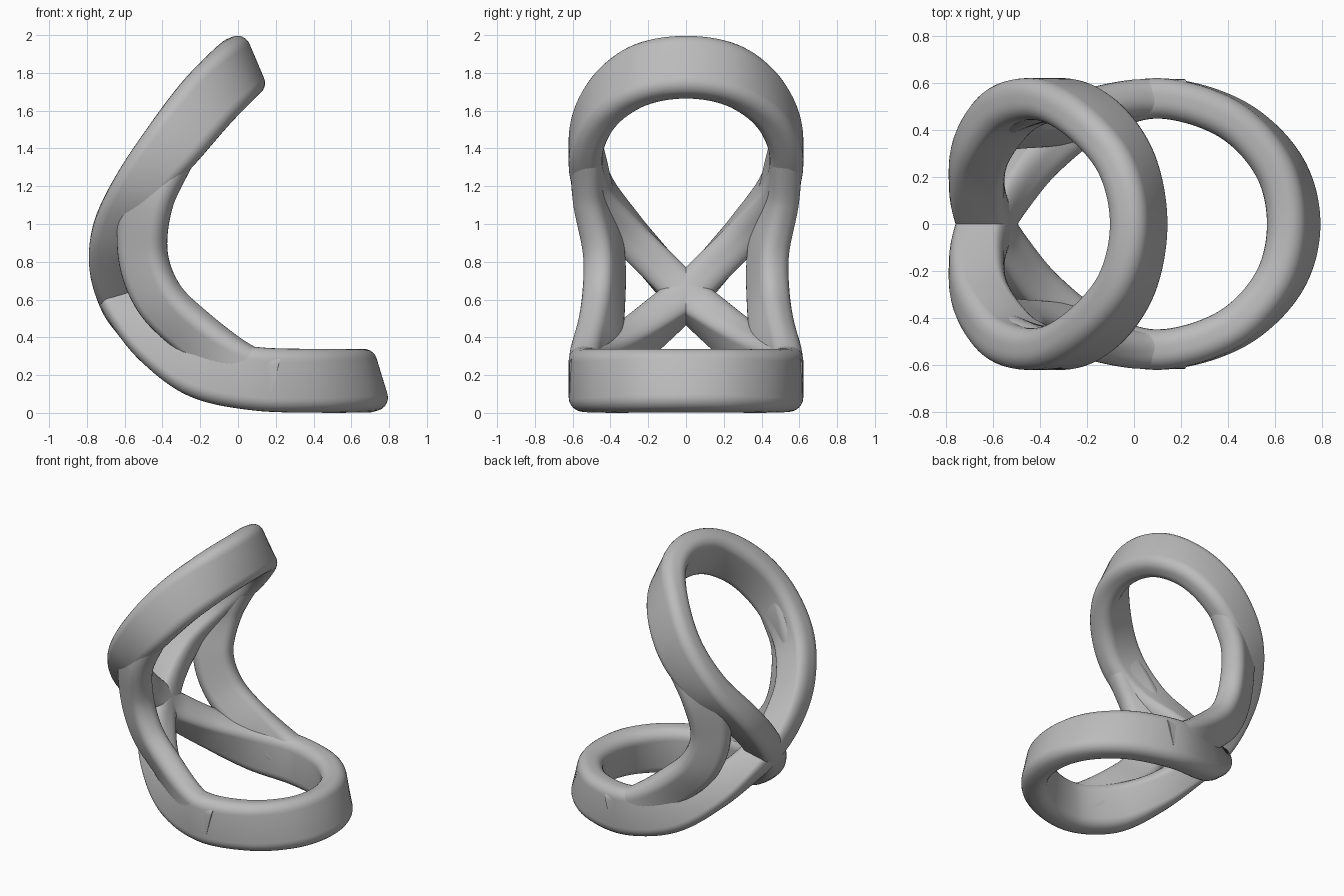
import bpy, bmesh, math
from mathutils import Vector

cube = bpy.data.objects.get("Cube")
if cube:
    bpy.data.objects.remove(cube)

grey = bpy.data.materials.new("plain grey")
grey.use_nodes = True
colour = (0.5, 0.5, 0.5, 1)
grey.diffuse_color = colour
grey.node_tree.nodes["Principled BSDF"].inputs["Base Color"].default_value = colour


def rounded_section(half_long, half_thick, radius, steps=6):
    """Rounded rectangle as (long, thick) offsets."""
    points = []
    for corner, (sx, sy) in enumerate([(1, 1), (-1, 1), (-1, -1), (1, -1)]):
        for i in range(steps + 1):
            a = math.radians(90) * (corner + i / steps)
            points.append((sx * (half_long - radius) + radius * math.cos(a),
                           sy * (half_thick - radius) + radius * math.sin(a)))
    return points


def smooth_path(keys, closed, steps):
    """Catmull-Rom interpolation through key rows of any width."""
    n = len(keys)
    pick = (lambda i: keys[i % n]) if closed else (lambda i: keys[max(0, min(n - 1, i))])
    rows = []
    for i in range(n if closed else n - 1):
        for s in range(steps):
            t = s / steps
            rows.append([0.5 * (2 * b + (c - a) * t + (2*a - 5*b + 4*c - d) * t**2
                                + (3*b - a - 3*c + d) * t**3)
                         for a, b, c, d in zip(pick(i - 1), pick(i), pick(i + 1), pick(i + 2))])
    return rows if closed else rows + [list(keys[-1])]


def sweep(name, keys, section, closed, steps=12):
    """Sweep a section; keys hold x, y, z, tilt of the long side, sideways lean, width."""
    rows = smooth_path(keys, closed, steps)
    n = len(rows)
    centres = [Vector(r[:3]) for r in rows]
    bm = bmesh.new()
    rings = []
    for i, row in enumerate(rows):
        ahead = centres[(i + 1) % n] if closed else centres[min(i + 1, n - 1)]
        behind = centres[i - 1] if closed else centres[max(i - 1, 0)]
        tangent = (ahead - behind).normalized()
        tilt, width = math.radians(row[3]), row[5]
        long_dir = Vector((math.cos(tilt), row[4], math.sin(tilt)))
        long_dir = (long_dir - tangent * long_dir.dot(tangent)).normalized()
        # a narrower band is also a little thicker
        thick_dir = tangent.cross(long_dir) * (1.5 - width / 2)
        rings.append([bm.verts.new(centres[i] + long_dir * u * width + thick_dir * v)
                      for u, v in section])
    m = len(section)
    for i in range(n if closed else n - 1):
        a, b = rings[i], rings[(i + 1) % n]
        for j in range(m):
            k = (j + 1) % m
            bm.faces.new((a[j], a[k], b[k], b[j]))
    if not closed:
        bm.faces.new(rings[0])
        bm.faces.new(rings[-1])
    bmesh.ops.recalc_face_normals(bm, faces=bm.faces)
    mesh = bpy.data.meshes.new(name)
    bm.to_mesh(mesh)
    bm.free()
    mesh.materials.append(grey)
    obj = bpy.data.objects.new(name, mesh)
    bpy.context.collection.objects.link(obj)
    bpy.ops.object.select_all(action='DESELECT')
    obj.select_set(True)
    bpy.context.view_layer.objects.active = obj
    bpy.ops.object.shade_smooth_by_angle(angle=math.radians(40))


def mirrored(keys):
    return [(x, -y, z, tilt, -lean, width) for x, y, z, tilt, lean, width in keys]


# Folded figure-eight band: upper loop, crossing, lower loop
upper = [(.02, 0, 1.83, 113, 0, 1), (-.03, .25, 1.785, 117, 0, 1),
         (-.17, .44, 1.64, 131, 0, 1), (-.34, .53, 1.43, 138, 0, .95),
         (-.52, .49, 1.2, 150, 0, .82), (-.645, .33, .98, 166, 0, .72),
         (-.67, .16, .79, 180, 0, .7)]
crossing = [(-.63, 0, .62, 195, 0, .68)]
lower = [(-.56, .13, .505, 212, 0, .68), (-.415, .3, .36, 233, 0, .78),
         (-.19, .455, .235, 252, 0, .96), (.1, .535, .18, 270, 0, 1),
         (.41, .45, .17, 278, 0, 1), (.615, .25, .17, 284, 0, 1), (.68, 0, .17, 287, 0, 1)]
half = upper + crossing + mirrored(lower)
band = half + mirrored(half[-2:0:-1])
sweep("figure_eight_band", band, rounded_section(.168, .086, .07), True)

# Curved side struts joining the two loops
strut = [(-.34, .53, 1.4, 139, 0, .9), (-.475, .49, 1.14, 165, -.45, .97),
         (-.505, .435, .85, 180, -.5, .92), (-.42, .435, .61, 208, -.55, .92),
         (-.235, .46, .425, 238, -.6, .92), (.01, .525, .235, 262, -.1, .95),
         (.2, .535, .18, 270, 0, .95)]
section = rounded_section(.145, .08, .07)
sweep("left_strut", strut, section, False)
sweep("right_strut", mirrored(strut), section, False)
